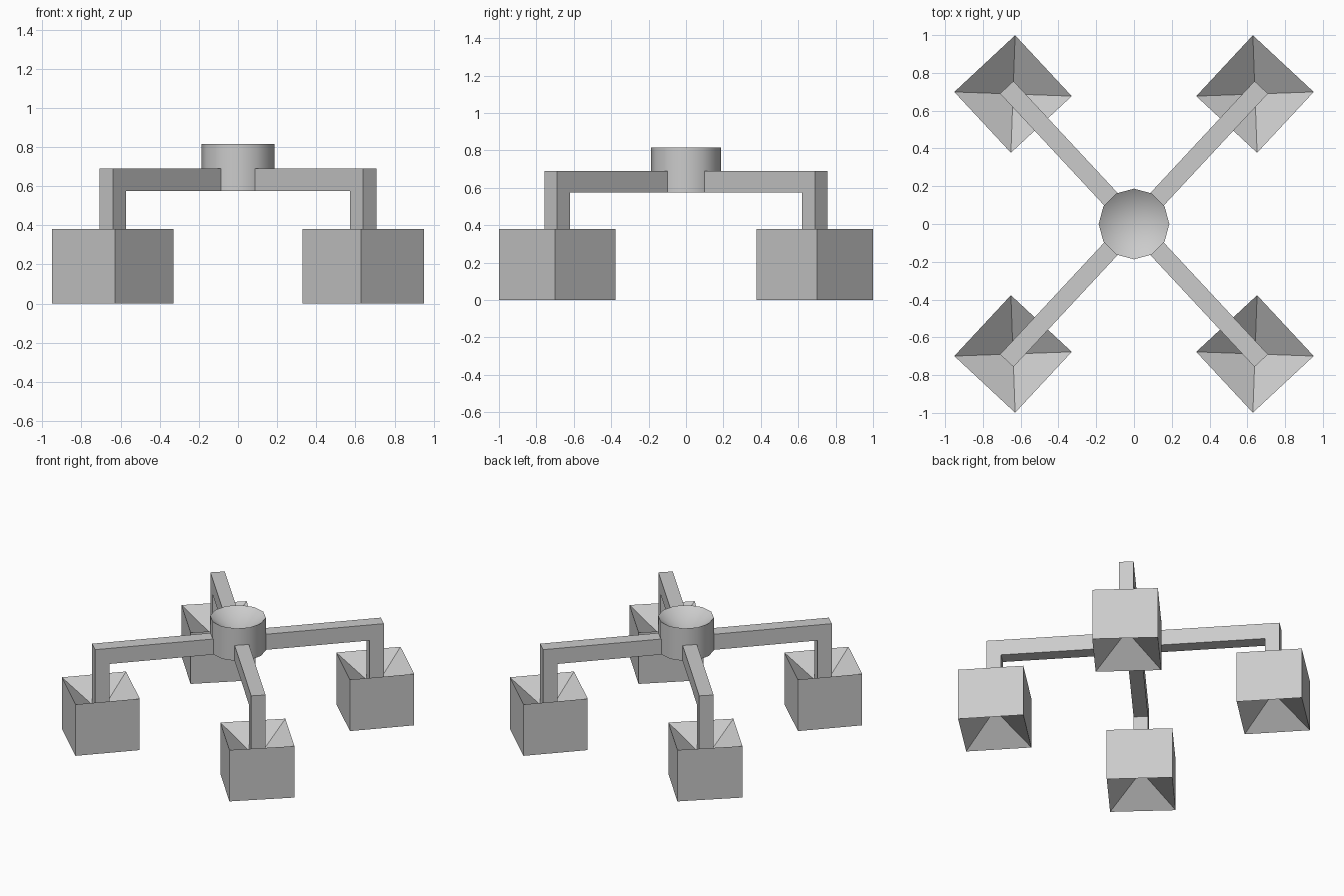
import bpy, bmesh
from math import pi, atan2, cos, sin, sqrt
from mathutils import Matrix

if "Cube" in bpy.data.objects:
    bpy.data.objects.remove(bpy.data.objects["Cube"])

ANGLE = atan2(0.6875, 0.64)
REACH = 0.94            # distance of each post and shade from the centre
W = 0.097               # arm thickness


def finish(name, bm):
    bmesh.ops.recalc_face_normals(bm, faces=bm.faces)
    mesh = bpy.data.meshes.new(name)
    bm.to_mesh(mesh)
    bm.free()
    obj = bpy.data.objects.new(name, mesh)
    bpy.context.collection.objects.link(obj)
    return obj


def dish(bm, up, depth):
    """Sink the cap facing up or down into a shallow funnel."""
    bm.normal_update()
    caps = [f for f in bm.faces if f.normal.z * up > 0.9]
    bmesh.ops.poke(bm, faces=caps, offset=-depth)


def make_arm(name, angle):
    # L-shaped side profile (radius, z), extruded across its width
    profile = [(0.14, 0.575), (REACH - W / 2, 0.575), (REACH - W / 2, 0.18),
               (REACH + W / 2, 0.18), (REACH + W / 2, 0.69), (0.14, 0.69)]
    bm = bmesh.new()
    face = bm.faces.new([bm.verts.new((r, -W / 2, z)) for r, z in profile])
    ext = bmesh.ops.extrude_face_region(bm, geom=[face])
    verts = [v for v in ext["geom"] if isinstance(v, bmesh.types.BMVert)]
    bmesh.ops.translate(bm, verts=verts, vec=(0, W, 0))
    bmesh.ops.rotate(bm, verts=bm.verts, matrix=Matrix.Rotation(angle, 3, 'Z'))
    finish(name, bm)


def make_shade(name, angle):
    # square shade with funnel-shaped recesses above and below
    bm = bmesh.new()
    bmesh.ops.create_cube(bm, size=1)
    bmesh.ops.scale(bm, verts=bm.verts, vec=(0.44, 0.44, 0.38))
    dish(bm, 1, 0.18)
    dish(bm, -1, 0.18)
    bmesh.ops.translate(bm, verts=bm.verts, vec=(REACH, 0, 0.19))
    bmesh.ops.rotate(bm, verts=bm.verts, matrix=Matrix.Rotation(angle, 3, 'Z'))
    finish(name, bm)


# Four arms, each carrying a shade
for label, a in (("back_right", ANGLE), ("back_left", pi - ANGLE),
                 ("front_left", pi + ANGLE), ("front_right", -ANGLE)):
    make_arm("arm_" + label, a)
    make_shade("shade_" + label, a)

# Central hub with a sunken top
bm = bmesh.new()
bmesh.ops.create_cone(bm, cap_ends=True, segments=12, radius1=0.187,
                      radius2=0.187, depth=0.24)
dish(bm, 1, 0.13)
bmesh.ops.translate(bm, verts=bm.verts, vec=(0, 0, 0.695))
hub = finish("hub", bm)

# Soften the hub wall, keep its rim crisp
bpy.context.view_layer.objects.active = hub
hub.select_set(True)
bpy.ops.object.shade_smooth_by_angle(angle=0.6)
